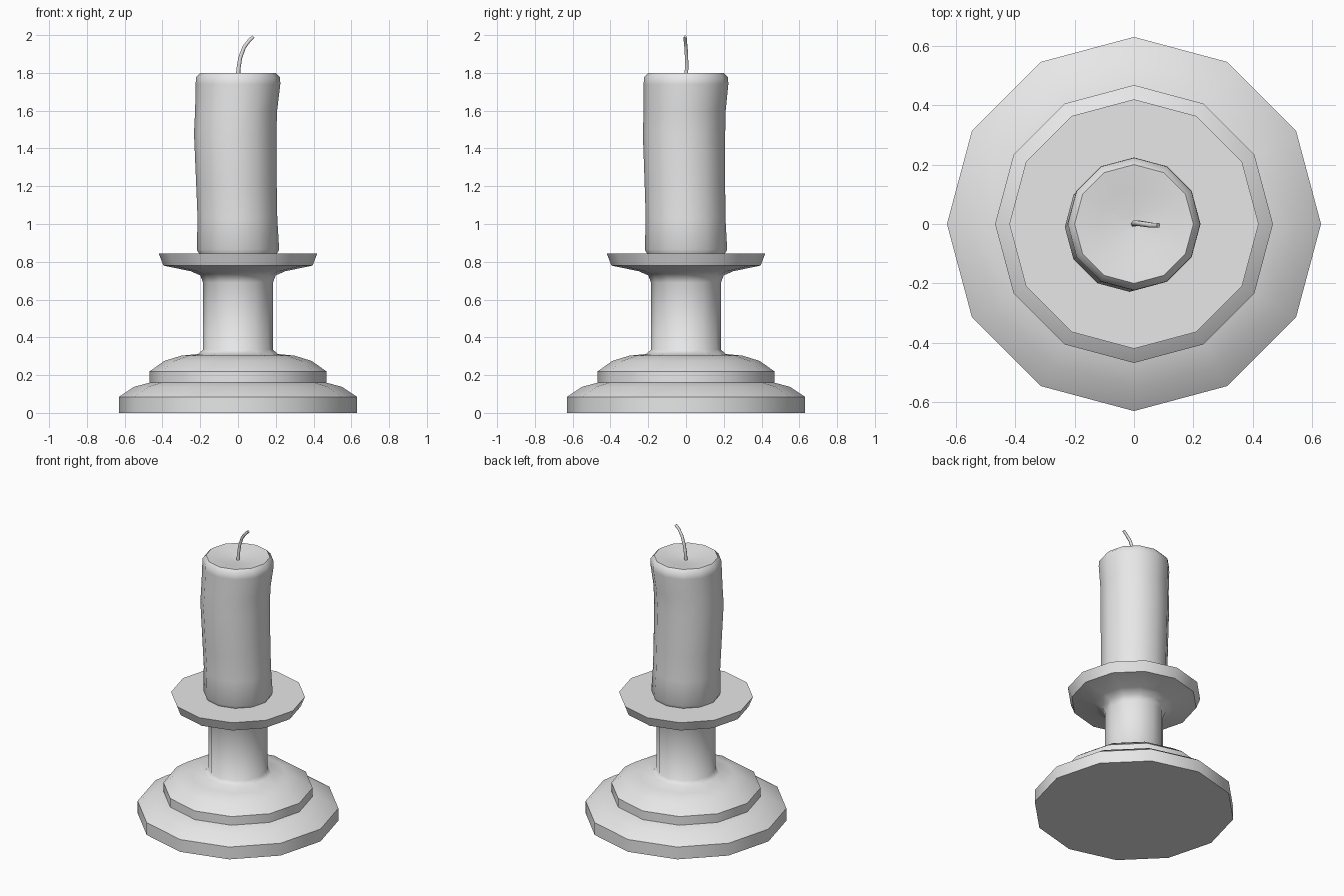
import bpy, bmesh, math
from mathutils import Vector

if "Cube" in bpy.data.objects:
    bpy.data.objects.remove(bpy.data.objects["Cube"], do_unlink=True)

grey = bpy.data.materials.new("pale grey")
grey.use_nodes = True
colour = (0.8, 0.8, 0.8, 1)
grey.diffuse_color = colour
grey.node_tree.nodes["Principled BSDF"].inputs["Base Color"].default_value = colour


def finish(obj, angle):
    obj.data.materials.append(grey)
    bpy.ops.object.select_all(action='DESELECT')
    bpy.context.view_layer.objects.active = obj
    obj.select_set(True)
    bpy.ops.object.shade_smooth_by_angle(angle=math.radians(angle))


def loft(name, rings, sides, angle=52):
    """Join rings of (centre, radius, axis direction); close both ends."""
    bm = bmesh.new()
    loops = []
    for centre, radius, axis in rings:
        turn = Vector((0, 0, 1)).rotation_difference(Vector(axis))
        loops.append([bm.verts.new(Vector(centre) + turn @ Vector(
            (radius * math.cos(math.tau * i / sides),
             radius * math.sin(math.tau * i / sides), 0))) for i in range(sides)])
    for low, high in zip(loops, loops[1:]):
        for i in range(sides):
            j = (i + 1) % sides
            bm.faces.new((low[i], low[j], high[j], high[i]))
    bm.faces.new(loops[0][::-1])
    bm.faces.new(loops[-1])
    bmesh.ops.recalc_face_normals(bm, faces=bm.faces)
    mesh = bpy.data.meshes.new(name)
    bm.to_mesh(mesh)
    bm.free()
    obj = bpy.data.objects.new(name, mesh)
    bpy.context.collection.objects.link(obj)
    finish(obj, angle)
    return obj


def lathe(name, profile):
    return loft(name, [((0, 0, z), r, (0, 0, 1)) for r, z in profile], 12)


# Candlestick: two-tier foot, stem and drip plate in one turned profile
lathe("candlestick", [
    (0.63, 0), (0.63, 0.085), (0.55, 0.138), (0.468, 0.16),
    (0.468, 0.22), (0.39, 0.275), (0.30, 0.303), (0.21, 0.312), (0.185, 0.335),
    (0.185, 0.69), (0.2, 0.728), (0.25, 0.75), (0.395, 0.78), (0.42, 0.845)])

# Candle: slightly wavering wax column with a rounded rim and sunken top
wax = [(0, 0.205, 0.84), (0, 0.218, 0.865), (-0.003, 0.211, 1.03),
       (-0.008, 0.213, 1.2), (-0.015, 0.218, 1.48), (-0.01, 0.217, 1.6),
       (0, 0.224, 1.74), (0, 0.223, 1.775), (0, 0.2, 1.8),
       (0, 0.12, 1.79), (0, 0.03, 1.775)]
loft("candle", [((s, s * 0.7, z), r, (0, 0, 1)) for s, r, z in wax], 12)

# Wick: thin tapering tube bending to the left
path = [Vector(p) for p in ((0, 0, 1.77), (0.002, 0.003, 1.82), (0.012, 0.003, 1.88),
                            (0.032, 0, 1.935), (0.058, -0.004, 1.97), (0.082, -0.004, 1.992))]
rings = []
for i, point in enumerate(path):
    axis = path[min(i + 1, len(path) - 1)] - path[max(i - 1, 0)]
    rings.append((point, 0.011 - 0.0004 * i, axis))
loft("wick", rings, 6, 65)
